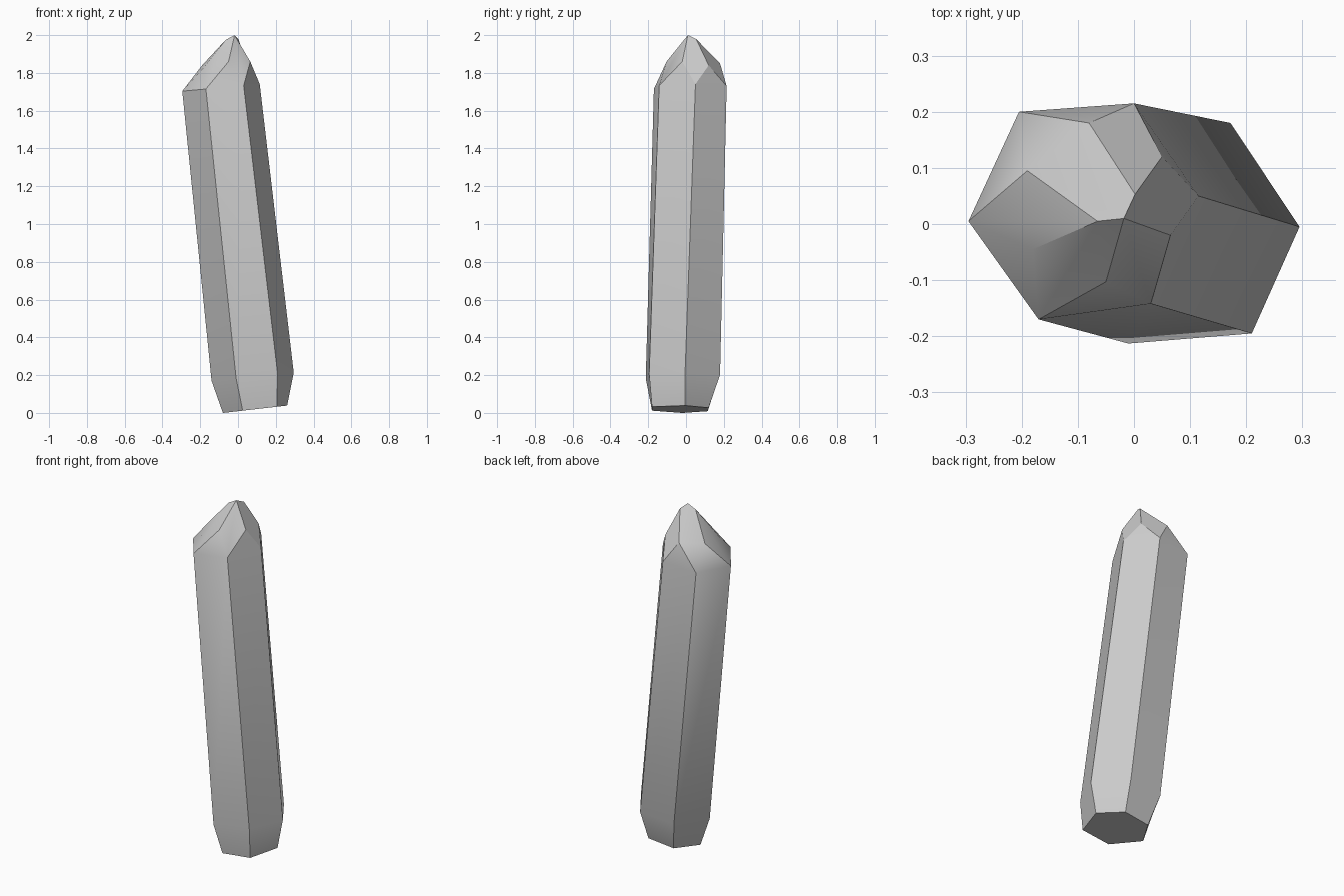
import bpy
import bmesh
import math

cube = bpy.data.objects.get("Cube")
if cube:
    bpy.data.objects.remove(cube, do_unlink=True)


def make_material(name, colour):
    material = bpy.data.materials.new(name)
    material.use_nodes = True
    material.diffuse_color = colour
    shader = material.node_tree.nodes["Principled BSDF"]
    shader.inputs["Base Color"].default_value = colour
    shader.inputs["Roughness"].default_value = 0.6
    return material


bm = bmesh.new()


def add_ring(outline, height, slope):
    """Six-sided outline lying on a plane that tilts along x."""
    return [bm.verts.new((x, y, height + slope * x)) for x, y in outline]


def bridge(lower, upper):
    """Join two rings with one face per side."""
    count = len(lower)
    for i in range(count):
        j = (i + 1) % count
        bm.faces.new((lower[i], lower[j], upper[j], upper[i]))


# Outlines run left-facing corner first, then anticlockwise from above:
# west, south-west, south-east, east, north-east, north-west
base_outline = [(-.08, -.02), (.025, -.18), (.205, -.18),
                (.26, -.005), (.16, .12), (0, .115)]
foot_outline = [(-.14, -.02), (-.01, -.213), (.21, -.195),
                (.295, -.005), (.172, .18), (-.04, .17)]
shoulder_outline = [(-.295, .005), (-.17, -.17), (.03, -.142),
                    (.115, .05), (0, .215), (-.205, .2)]

# Tapered foot and long leaning shaft
base = add_ring(base_outline, .009, .115)
foot = add_ring(foot_outline, .184, .1)
shoulder = add_ring(shoulder_outline, 1.73, .09)
bm.faces.new(base[::-1])
bridge(base, foot)
bridge(foot, shoulder)

# One peak above each side of the shaft
peak_points = [(-.18, -.045, 1.83), (-.05, -.103, 1.86), (.065, -.02, 1.86),
               (.05, .12, 1.84), (-.08, .18, 1.85), (-.19, .095, 1.84)]
peaks = [bm.verts.new(point) for point in peak_points]
for i, peak in enumerate(peaks):
    bm.faces.new((shoulder[i], shoulder[(i + 1) % len(peaks)], peak))

# Small broken summit
summit_west = bm.verts.new((-.065, .005, 1.975))
summit = bm.verts.new((-.018, .01, 2))
summit_north = bm.verts.new((.002, .053, 1.98))

# Facets rising from the shoulder corners to the summit
west, south_west, south_east, east, north_east, north_west = shoulder
p_w, p_s, p_e, p_ne, p_n, p_nw = peaks
for facet in (
    (west, p_w, summit_west, p_nw),
    (south_west, p_s, summit_west, p_w),
    (p_s, summit, summit_west),
    (south_east, p_e, summit, p_s),
    (east, p_ne, summit_north, summit, p_e),
    (north_east, p_n, summit_north, p_ne),
    (north_west, p_nw, summit_west, summit, summit_north, p_n),
):
    bm.faces.new(facet)

bmesh.ops.recalc_face_normals(bm, faces=bm.faces)
mesh = bpy.data.meshes.new("crystal_shard")
bm.to_mesh(mesh)
bm.free()

crystal = bpy.data.objects.new("crystal_shard", mesh)
bpy.context.collection.objects.link(crystal)
mesh.materials.append(make_material("pale grey stone", (.6, .6, .6, 1)))

# Soft shading across shallow bevels, crisp shaft edges
bpy.ops.object.select_all(action="DESELECT")
crystal.select_set(True)
bpy.context.view_layer.objects.active = crystal
bpy.ops.object.shade_smooth_by_angle(angle=math.radians(30))
